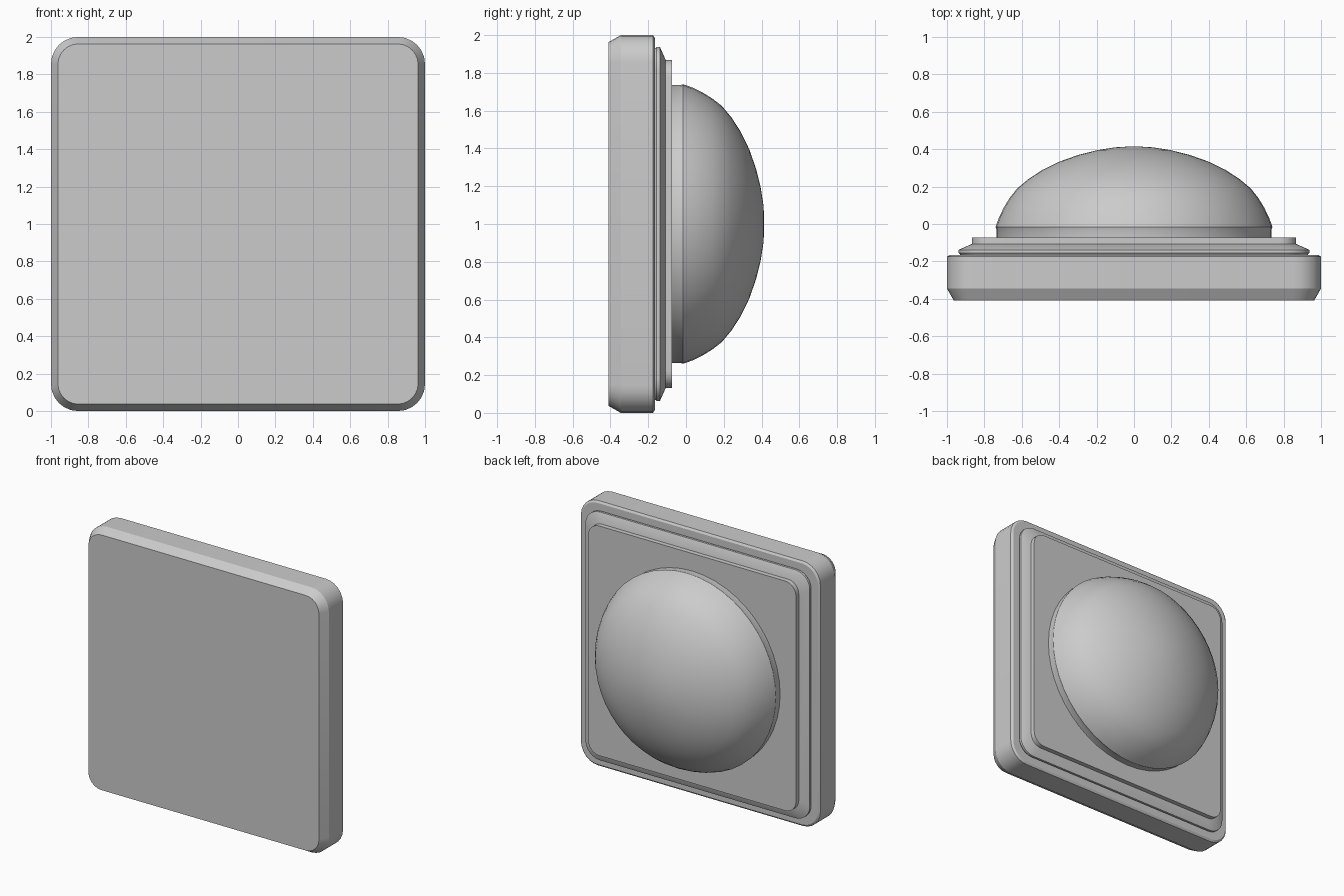
import bpy, bmesh
from math import sin, cos, pi, radians

cube = bpy.data.objects.get("Cube")
if cube:
    bpy.data.objects.remove(cube, do_unlink=True)

grey = bpy.data.materials.new("plain grey")
grey.use_nodes = True
grey.diffuse_color = (0.6, 0.6, 0.6, 1)
grey.node_tree.nodes["Principled BSDF"].inputs["Base Color"].default_value = (0.6, 0.6, 0.6, 1)


def rounded_square(half, radius, steps=6):
    """Outline points (x, z) of a square with rounded corners."""
    pts = []
    for corner in range(4):
        mid = pi / 4 + corner * pi / 2
        cx = (half - radius) * (1 if cos(mid) > 0 else -1)
        cz = (half - radius) * (1 if sin(mid) > 0 else -1)
        for i in range(steps + 1):
            a = corner * pi / 2 + i * pi / 2 / steps
            pts.append((cx + radius * cos(a), cz + radius * sin(a)))
    return pts


def circle(radius, sides=48):
    return [(radius * cos(2 * pi * i / sides), radius * sin(2 * pi * i / sides))
            for i in range(sides)]


def loft(name, sections, angle):
    """Skin a list of (y, outline) sections, front to back, and cap both ends."""
    bm = bmesh.new()
    rings = [[bm.verts.new((x, y, z + 1)) for x, z in outline] for y, outline in sections]
    for a, b in zip(rings, rings[1:]):
        n = len(a)
        for i in range(n):
            j = (i + 1) % n
            bm.faces.new((a[i], a[j], b[j], b[i]))
    bm.faces.new(rings[0])
    bm.faces.new(rings[-1])
    bmesh.ops.recalc_face_normals(bm, faces=bm.faces)
    mesh = bpy.data.meshes.new(name)
    bm.to_mesh(mesh)
    bm.free()
    mesh.materials.append(grey)
    obj = bpy.data.objects.new(name, mesh)
    bpy.context.collection.objects.link(obj)
    bpy.ops.object.select_all(action='DESELECT')
    obj.select_set(True)
    bpy.context.view_layer.objects.active = obj
    bpy.ops.object.shade_smooth_by_angle(angle=radians(angle))


# Front slab with a chamfered front edge
loft("front_slab", [(y, rounded_square(h, r)) for y, h, r in (
    (-0.41, 0.963, 0.11), (-0.345, 1.0, 0.145), (-0.175, 1.0, 0.145),
    (-0.165, 0.985, 0.13))], 25)

# Stepped collar behind the slab
loft("stepped_collar", [(y, rounded_square(h, r)) for y, h, r in (
    (-0.17, 0.925, 0.11), (-0.155, 0.937, 0.12), (-0.138, 0.937, 0.12),
    (-0.108, 0.87, 0.1))], 25)

# Raised back plate
loft("back_plate", [(y, rounded_square(0.867, 0.09)) for y in (-0.12, -0.073)], 25)

# Neck and dome
dome = [(-0.08, 0.735), (-0.03, 0.735), (-0.015, 0.74), (0.035, 0.722), (0.09, 0.695),
        (0.14, 0.664), (0.19, 0.625), (0.24, 0.565), (0.29, 0.488), (0.335, 0.395),
        (0.37, 0.295), (0.395, 0.195), (0.41, 0.1), (0.414, 0.03)]
loft("dome", [(y, circle(r)) for y, r in dome], 35)
